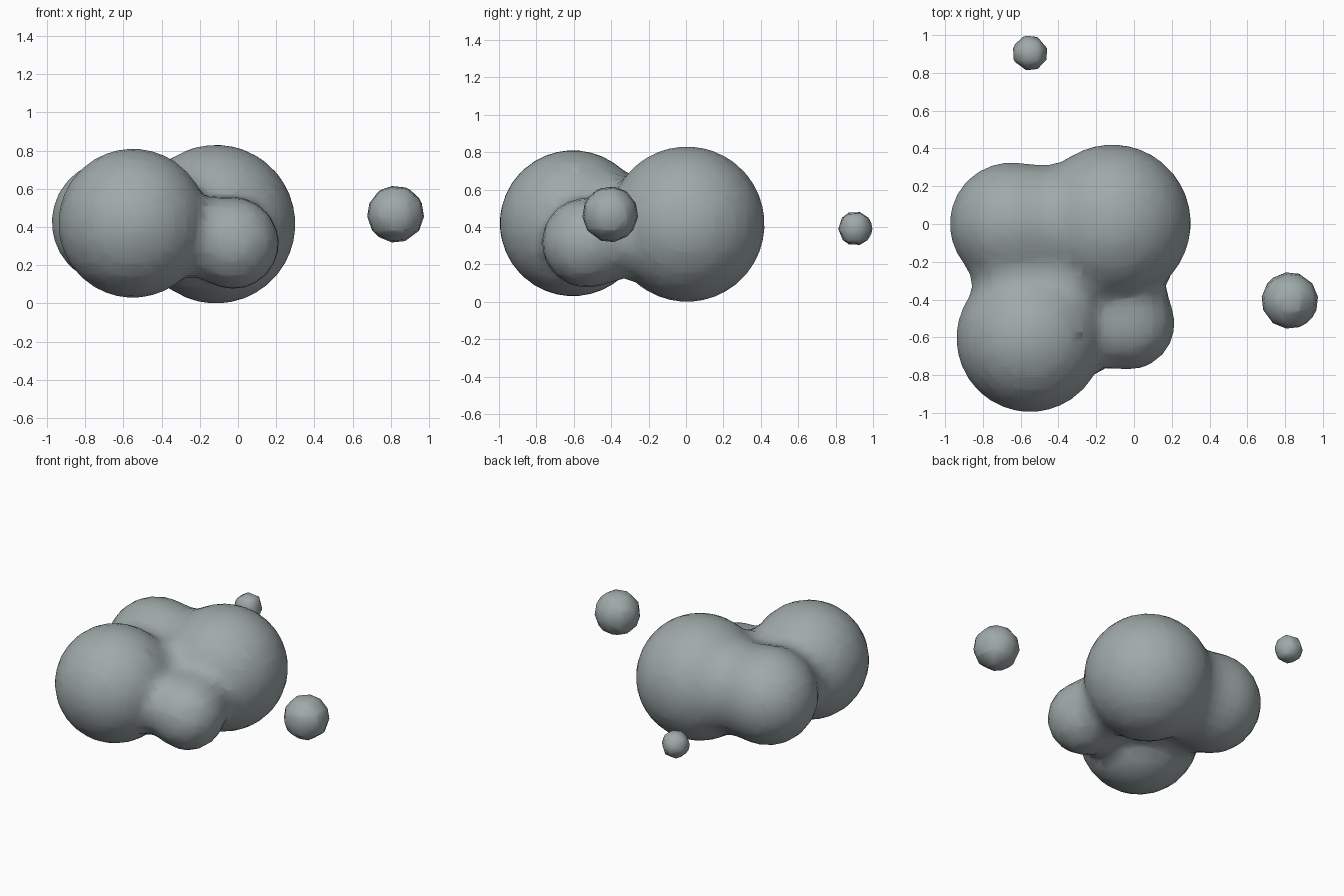
import bpy

if "Cube" in bpy.data.objects:
    bpy.data.objects.remove(bpy.data.objects["Cube"])

grey = bpy.data.materials.new("soft grey")
grey.diffuse_color = (0.35, 0.40, 0.40, 1)
grey.use_nodes = True
grey.node_tree.nodes["Principled BSDF"].inputs["Base Color"].default_value = grey.diffuse_color

THRESHOLD, STIFFNESS = 0.34, 2.0
# ratio between a ball's visible radius and its radius of influence
VISIBLE = (1 - (THRESHOLD / STIFFNESS) ** (1 / 3)) ** 0.5


def blob(name, balls, resolution):
    """Merge (x, y, z, visible radius) balls into one smooth mesh."""
    meta = bpy.data.metaballs.new(name + " field")
    meta.threshold = THRESHOLD
    meta.resolution = meta.render_resolution = resolution
    for x, y, z, r in balls:
        e = meta.elements.new(type='BALL')
        e.co = (x, y, z)
        e.radius = r / VISIBLE
        e.stiffness = STIFFNESS
    helper = bpy.data.objects.new(name + " field", meta)
    bpy.context.collection.objects.link(helper)
    bpy.context.view_layer.update()
    deps = bpy.context.evaluated_depsgraph_get()
    mesh = bpy.data.meshes.new_from_object(helper.evaluated_get(deps))
    bpy.data.objects.remove(helper)
    mesh.name = name
    mesh.materials.clear()
    mesh.materials.append(grey)
    mesh.polygons.foreach_set("use_smooth", [True] * len(mesh.polygons))
    obj = bpy.data.objects.new(name, mesh)
    bpy.context.collection.objects.link(obj)
    return obj


# four merged balls
blob("main_body", [
    (-0.115, 0.005, 0.415, 0.415),
    (-0.55, -0.605, 0.42, 0.39),
    (-0.65, 0.0, 0.425, 0.325),
    (-0.025, -0.53, 0.315, 0.238),
], 0.06)
# two loose droplets
blob("large_droplet", [(0.825, -0.405, 0.467, 0.15)], 0.07)
blob("small_droplet", [(-0.55, 0.905, 0.392, 0.093)], 0.06)
